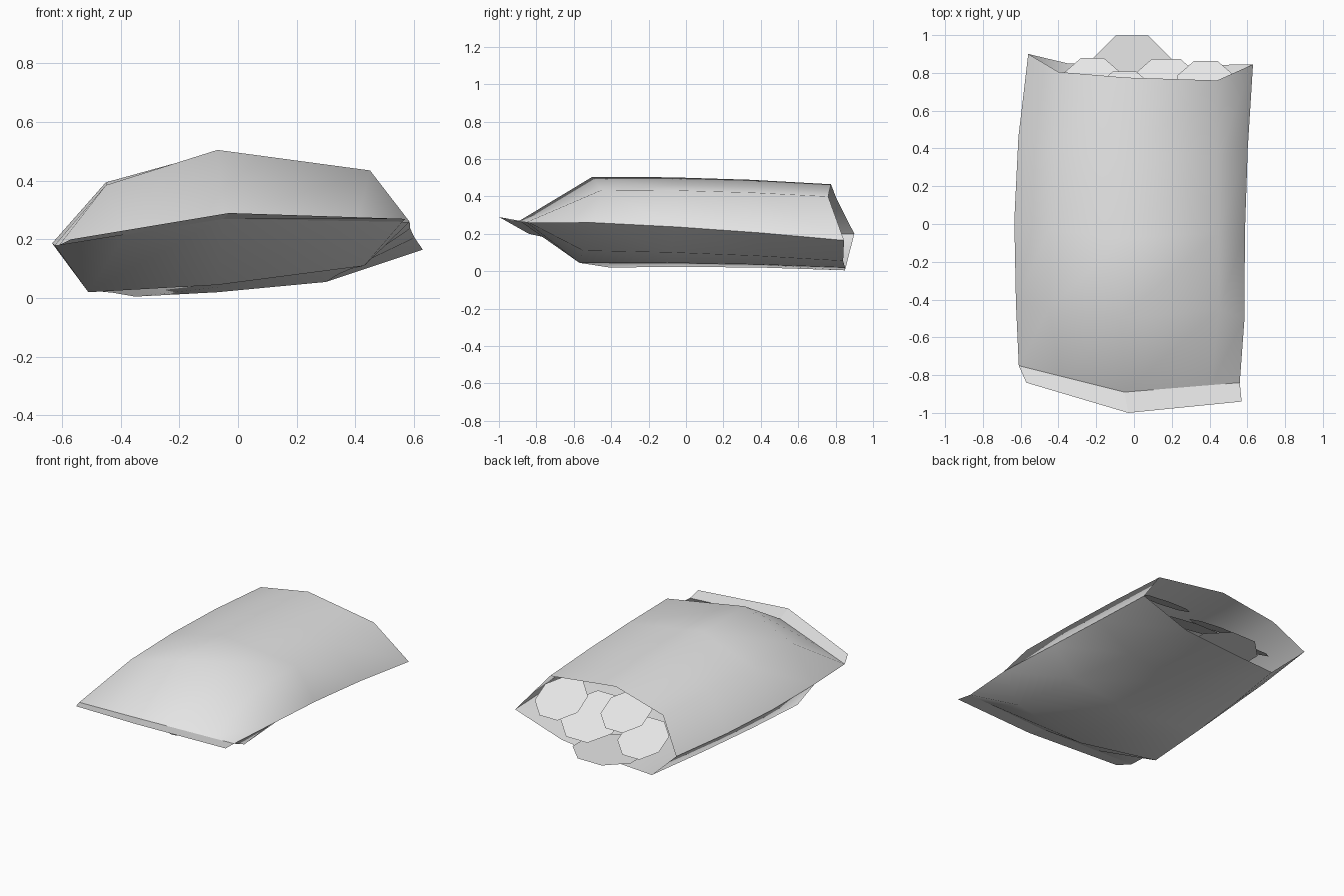
import bpy, math
from mathutils import Vector, Matrix

if "Cube" in bpy.data.objects:
    bpy.data.objects.remove(bpy.data.objects["Cube"])

GREY = (0.8, 0.8, 0.8, 1)
grey = bpy.data.materials.new("plain grey")
grey.use_nodes = True
grey.diffuse_color = GREY
grey.node_tree.nodes["Principled BSDF"].inputs["Base Color"].default_value = GREY


def build(name, verts, faces, smooth_angle=0):
    mesh = bpy.data.meshes.new(name)
    mesh.from_pydata([tuple(v) for v in verts], [], faces)
    mesh.materials.append(grey)
    mesh.validate()
    obj = bpy.data.objects.new(name, mesh)
    bpy.context.collection.objects.link(obj)
    if smooth_angle:
        mesh.shade_smooth()
        mesh.set_sharp_from_angle(angle=math.radians(smooth_angle))
    return obj


def points(*coords):
    return [Vector(c) for c in coords]


# Crimped front end: line where the bag closes, and the outer edge of the strip
crimp = points((-.61, -.75, .18), (-.05, -.89, .27), (.56, -.84, .26))
strip_edge = points((-.57, -.84, .2), (-.03, -1, .29), (.57, -.94, .27))

# Bag sections run: left seam, three over the top, right seam, three underneath
full_section = points((-.625, -.42, .18), (-.45, -.45, .385), (-.07, -.5, .505),
                      (.45, -.45, .435), (.585, -.5, .26), (.43, -.55, .11),
                      (-.07, -.57, .045), (-.51, -.41, .02))
open_section = points((-.56, .9, .2), (-.4, .805, .387), (-.04, .775, .465),
                      (.44, .76, .4), (.63, .845, .165), (.3, .84, .055),
                      (-.07, .85, .02), (-.35, .85, .005))
bulge = points((-.035, 0, 0), (-.02, 0, .01), (0, 0, .012), (0, 0, .01),
               (-.015, 0, .01), (0, 0, .01), (0, 0, .01), (-.03, 0, .01))

# The closed section repeats the crimp line above and below
left, middle, right = crimp
half_left, half_right = left.lerp(middle, .4), middle.lerp(right, .75)
closed_section = [left, half_left, middle, half_right, right,
                  half_right, middle, half_left]

rings = [closed_section, full_section]
for t in (1 / 3, 2 / 3):
    swell = math.sin(math.pi * t)
    rings.append([a.lerp(b, t) + s * swell
                  for a, b, s in zip(full_section, open_section, bulge)])
rings.append(open_section)

n = len(full_section)
bag_faces = [(r * n + i, r * n + (i + 1) % n,
              (r + 1) * n + (i + 1) % n, (r + 1) * n + i)
             for r in range(len(rings) - 1) for i in range(n)]
build("bag", [v for ring in rings for v in ring], bag_faces, 75)

# Flat sealing strip
build("front_seal", crimp + strip_edge, [(0, 3, 4, 1), (1, 4, 5, 2)])


# Eight-sided flat chips spilling from the open end
def chip(name, centre, radius, pitch, roll=0):
    turn = Matrix.Rotation(math.radians(roll), 3, "Y") @ \
        Matrix.Rotation(math.radians(-pitch), 3, "X")
    rim = []
    for k in range(8):
        a = math.pi * (k + .5) / 4
        rim.append(Vector(centre) + turn @ Vector((math.cos(a), math.sin(a), 0)) * radius)
    build(name, rim, [tuple(range(8))])


chip("chip_upper_left", (.38, .73, .26), .165, 30)
chip("chip_upper_middle", (-.05, .68, .27), .16, 30)
chip("chip_lower_right", (-.22, .75, .17), .16, 30)
chip("chip_centre", (.17, .71, .19), .2, 28)
chip("chip_bottom", (-.01, .79, .055), .225, 0)
